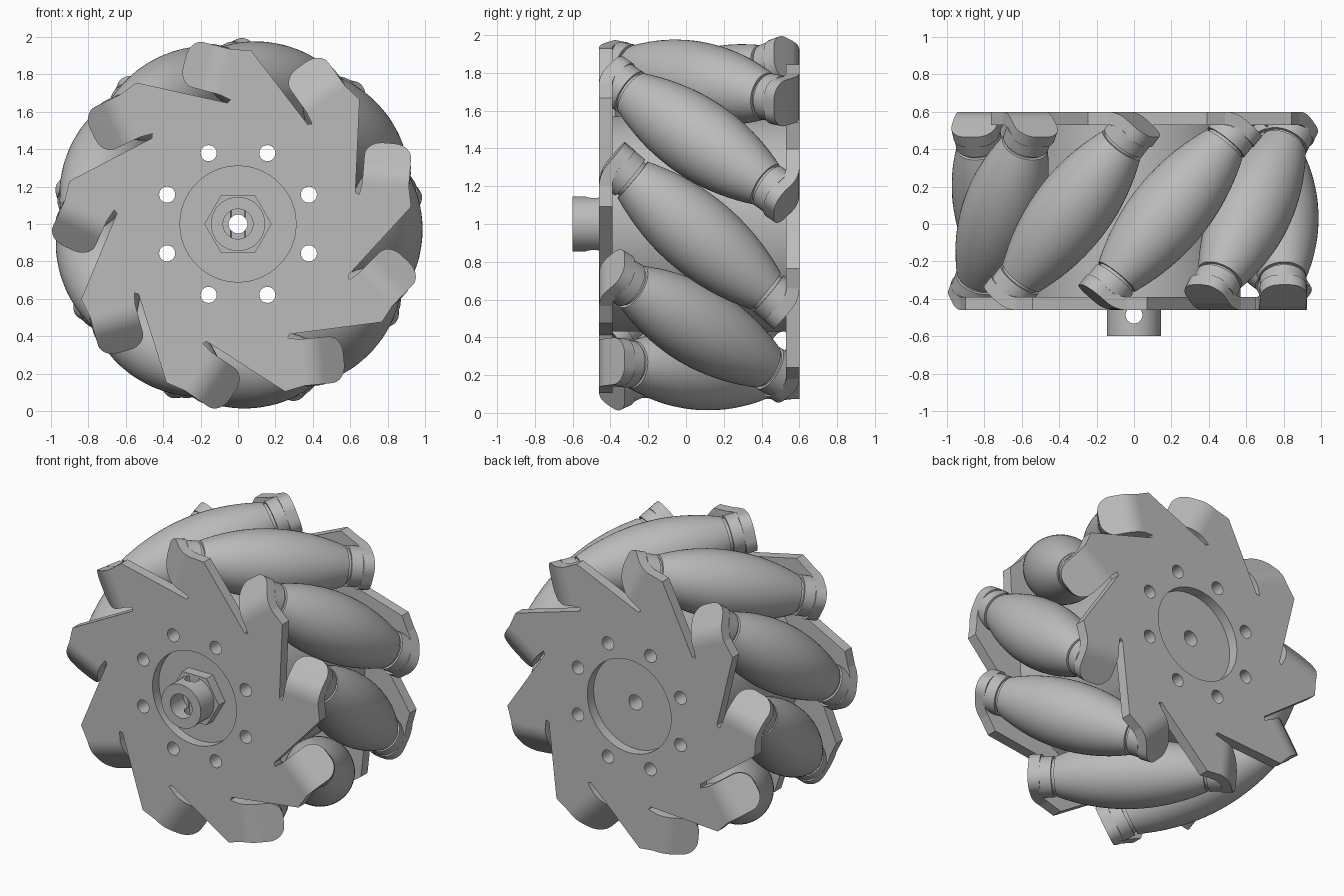
import bpy, bmesh, math
from mathutils import Matrix, Vector

cube = bpy.data.objects.get("Cube")
if cube:
    bpy.data.objects.remove(cube, do_unlink=True)

GREY = (0.5, 0.5, 0.5, 1)
mat = bpy.data.materials.new("light grey")
mat.use_nodes = True
mat.diffuse_color = GREY
mat.node_tree.nodes["Principled BSDF"].inputs["Base Color"].default_value = GREY

COUNT = 9
PHI = 75.5        # direction of the first roller, degrees
SLANT = 40        # roller axis against wheel axis, degrees
RADIUS = 0.775    # roller centre distance
LENGTH = 0.46     # half length of a roller
FACE, INNER = 0.53, 0.46   # plate faces, measured from the wheel's middle
TAB_OUT, TAB_IN = 0.62, 0.55   # tab faces, measured along the roller axis


def frame(deg):
    """Wheel frame: x outward, y tangential, z toward the front."""
    c, s = math.cos(math.radians(deg)), math.sin(math.radians(deg))
    return Matrix(((c, -s, 0, 0), (0, 0, -1, 0.07), (s, c, 0, 1), (0, 0, 0, 1)))


FLIP = Matrix.Rotation(math.pi, 4, 'X')
TILT = Matrix.Rotation(math.radians(-SLANT), 4, 'X')
SIDEWAYS = Matrix(((0, 0, 1, 0), (1, 0, 0, 0), (0, 1, 0, 0), (0, 0, 0, 1)))


def finish(name, bm, matrix):
    bmesh.ops.recalc_face_normals(bm, faces=bm.faces)
    bm.transform(matrix)
    mesh = bpy.data.meshes.new(name)
    bm.to_mesh(mesh)
    bm.free()
    mesh.materials.append(mat)
    obj = bpy.data.objects.new(name, mesh)
    bpy.context.collection.objects.link(obj)
    return obj


def prism(name, points, z0, z1, matrix, rounded=(), radius=0):
    """Extrude an outline; round off the side corners between the given points."""
    bm = bmesh.new()
    face = bm.faces.new([bm.verts.new((x, y, z0)) for x, y in points])
    top = bmesh.ops.extrude_face_region(bm, geom=[face])
    verts = [v for v in top["geom"] if isinstance(v, bmesh.types.BMVert)]
    bmesh.ops.translate(bm, verts=verts, vec=(0, 0, z1 - z0))
    if rounded:
        ends = [e for e in bm.edges
                if abs(e.verts[0].co.z - e.verts[1].co.z) < 1e-5
                and all(min((v.co.xy - p).length for p in rounded) < 1e-5 for v in e.verts)]
        bmesh.ops.bevel(bm, geom=ends, offset=radius, segments=8, profile=0.5,
                        affect='EDGES')
    return finish(name, bm, matrix)


def lathe(name, profile, matrix, steps=48):
    bm = bmesh.new()
    verts = [bm.verts.new((r, 0, z)) for r, z in profile]
    edges = [bm.edges.new(p) for p in zip(verts, verts[1:])]
    bmesh.ops.spin(bm, geom=verts + edges, cent=(0, 0, 0), axis=(0, 0, 1),
                   angle=math.tau, steps=steps)
    bmesh.ops.remove_doubles(bm, verts=bm.verts, dist=1e-5)
    return finish(name, bm, matrix)


def circle(radius, n=48, cx=0, cy=0):
    return [(cx + radius * math.cos(math.tau * i / n),
             cy + radius * math.sin(math.tau * i / n)) for i in range(n)]


def arc(cx, cy, r, start, end, n=8):
    angles = [math.radians(start + (end - start) * i / n) for i in range(n + 1)]
    return [(cx + r * math.cos(a), cy + r * math.sin(a)) for a in angles]


def cut(obj, cutters):
    for c in cutters:
        c.hide_render = True
        mod = obj.modifiers.new("cut", 'BOOLEAN')
        mod.operation, mod.solver, mod.object = 'DIFFERENCE', 'EXACT', c
        bpy.context.view_layer.objects.active = obj
        bpy.ops.object.modifier_apply(modifier=mod.name)


parts = []

# Cutters for bolt holes, centre bore, plate recess and set screw
centre = frame(0)
bolts = []
for i in range(8):
    a = math.radians(22.5 + 45 * i)
    bolts.append(prism("bolt_cutter", circle(0.043, 24, 0.41 * math.cos(a), 0.41 * math.sin(a)),
                       -0.8, 0.8, centre))
bore = prism("bore_cutter", circle(0.05), -0.8, 0.8, centre)
recess = prism("recess_cutter", circle(0.31, 64), -0.8, 0.8, centre)
screw = prism("screw_cutter", circle(0.045, 24), -0.3, 0.3,
              Matrix.Translation((0, -0.487, 1)))

# Core drum
core = prism("core_drum", circle(0.57, 96), -0.463, 0.463, centre)
cut(core, bolts + [bore])
parts.append(core)

# Bent tab section: plate edge, curved bend, then a leg square to the roller axis
sin_s, cos_s = math.sin(math.radians(SLANT)), math.cos(math.radians(SLANT))
bend = 0.17
start = (TAB_OUT - FACE * cos_s) / sin_s - bend * math.tan(math.radians(SLANT / 2))
reach = 0.125
tips = [Vector((s * sin_s + reach * cos_s, s * cos_s - reach * sin_s))
        for s in (TAB_OUT, TAB_IN)]
section = (arc(start, FACE - bend, bend, 90, 90 - SLANT) + [tuple(p) for p in tips]
           + arc(start, FACE - bend, bend - (FACE - INNER), 90 - SLANT, 90))
LOW, HIGH = 0.645, 0.895   # tab's inner and outer edges

# Toothed side plates, the back one turned over
tooth = [(0.609, -0.227), (0.916, 0.165), (HIGH, start), (LOW, start), (0.633, 0.206)]
outline = []
for k in range(COUNT):
    turn = Matrix.Rotation(math.tau * k / COUNT, 2)
    outline += [tuple(turn @ Vector(p)) for p in tooth]
sides = (("front", Matrix()), ("back", FLIP))
for name, side in sides:
    plate = prism(name + "_plate", outline, INNER, FACE, frame(PHI) @ side)
    cut(plate, bolts + [recess])
    parts.append(plate)

# Hub: hexagonal nut and drilled collar
nut = prism("hub_nut", circle(0.18, 6), 0.45, FACE, centre)
cut(nut, [bore])
collar = lathe("hub_collar", [(0.05, 0.48), (0.145, 0.48), (0.145, 0.67), (0.08, 0.67),
                              (0.08, 0.535), (0.05, 0.535), (0.05, 0.48)], centre)
cut(collar, [screw])
parts += [nut, collar]

# Barrel profile, bulging to meet the wheel's rim, with a groove and boss at each end
barrel = []
for i in range(21):
    s = i / 10 - 1
    barrel.append((0.213 - 0.088 * s * s, s * LENGTH))
boss = [(0.11, LENGTH), (0.11, 0.478), (0.125, 0.478), (0.125, 0.56), (0, 0.56)]
barrel = [(r, -z) for r, z in reversed(boss)] + barrel + boss

for k in range(COUNT):
    f = frame(PHI + 360 * k / COUNT)
    parts.append(lathe("roller", barrel, f @ TILT @ Matrix.Translation((RADIUS, 0, 0))))
    for name, side in sides:
        parts.append(prism(name + "_tab", section, LOW, HIGH, f @ side @ SIDEWAYS,
                           tips, 0.095))

for c in bolts + [bore, recess, screw]:
    bpy.data.objects.remove(c, do_unlink=True)

# Smooth curved surfaces, keep hard edges
bpy.ops.object.select_all(action='DESELECT')
for obj in parts:
    obj.select_set(True)
bpy.context.view_layer.objects.active = parts[0]
bpy.ops.object.shade_smooth_by_angle(angle=math.radians(30))
